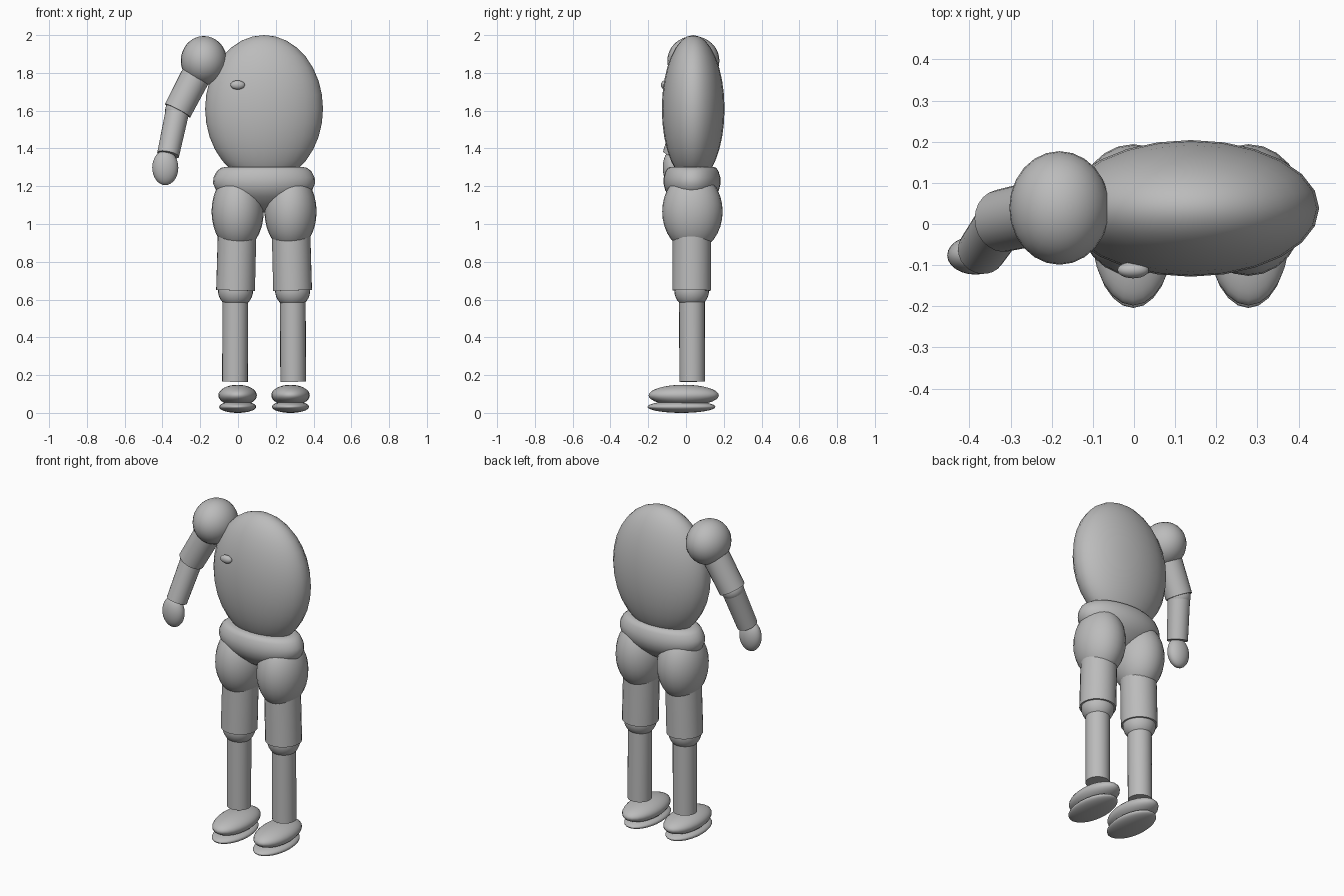
import bpy, math
from mathutils import Vector

if "Cube" in bpy.data.objects:
    bpy.data.objects.remove(bpy.data.objects["Cube"])

grey = bpy.data.materials.new("plain grey")
grey.diffuse_color = (0.5, 0.5, 0.5, 1)
grey.use_nodes = True
grey.node_tree.nodes["Principled BSDF"].inputs["Base Color"].default_value = grey.diffuse_color


def finish(ob, name):
    ob.name = name
    ob.data.materials.append(grey)
    bpy.ops.object.shade_smooth_by_angle(angle=math.radians(40))
    return ob


def ellipsoid(name, centre, radii, rot=(0, 0, 0)):
    bpy.ops.mesh.primitive_uv_sphere_add(segments=24, ring_count=16, radius=1,
                                         location=centre, rotation=rot)
    ob = bpy.context.object
    ob.scale = radii
    return finish(ob, name)


def limb(name, a, b, r_a, r_b):
    a, b = Vector(a), Vector(b)
    d = b - a
    bpy.ops.mesh.primitive_cone_add(vertices=24, radius1=r_a, radius2=r_b,
                                    depth=d.length, location=(a + b) / 2)
    ob = bpy.context.object
    ob.rotation_euler = d.to_track_quat('Z', 'Y').to_euler()
    return finish(ob, name)


def lathe(name, centre, profile, y_scale):
    # oval rings stacked along z
    n = 32
    verts, faces = [], []
    for r, z in profile:
        for i in range(n):
            t = 2 * math.pi * i / n
            verts.append((r * math.cos(t), r * y_scale * math.sin(t), z))
    for k in range(len(profile) - 1):
        for i in range(n):
            j = (i + 1) % n
            faces.append((k * n + i, k * n + j, (k + 1) * n + j, (k + 1) * n + i))
    faces.append(tuple(reversed(range(n))))
    faces.append(tuple(range(len(verts) - n, len(verts))))
    me = bpy.data.meshes.new(name)
    me.from_pydata(verts, [], faces)
    ob = bpy.data.objects.new(name, me)
    ob.location = centre
    bpy.context.collection.objects.link(ob)
    bpy.ops.object.select_all(action='DESELECT')
    bpy.context.view_layer.objects.active = ob
    ob.select_set(True)
    return finish(ob, name)


MID = 0.138  # x of the body's middle plane

# Torso, chest disc and pelvis
ellipsoid("torso", (MID, 0.038, 1.61), (0.312, 0.166, 0.39))
ellipsoid("chest_disc", (-0.002, -0.112, 1.736), (0.038, 0.02, 0.024))
lathe("pelvis", (MID, 0.032, 0),
      [(0.02, 1.06), (0.13, 1.10), (0.215, 1.145), (0.255, 1.18), (0.27, 1.215),
       (0.268, 1.245), (0.25, 1.28), (0.228, 1.297), (0.2, 1.303)], 0.56)

# Legs, one on each side of the middle plane
for side, s in (("right", -1), ("left", 1)):
    def at(off, y, z):
        return (MID + s * off, y, z)
    ellipsoid(side + "_hip", at(0.14, 0.034, 1.066), (0.138, 0.16, 0.208))
    limb(side + "_thigh", at(0.14, 0.032, 1.06), at(0.151, 0.03, 0.648), 0.102, 0.103)
    ellipsoid(side + "_knee", at(0.151, 0.03, 0.648), (0.093, 0.092, 0.093))
    limb(side + "_shin", at(0.152, 0.031, 0.65), at(0.154, 0.033, 0.165), 0.068, 0.068)
    ellipsoid(side + "_foot", at(0.14, -0.012, 0.093), (0.102, 0.186, 0.056))
    ellipsoid(side + "_sole", at(0.14, -0.024, 0.032), (0.098, 0.18, 0.032))

# Single arm
shoulder, elbow, wrist = (-0.181, 0.039, 1.865), (-0.32, 0.008, 1.60), (-0.37, -0.065, 1.367)
ellipsoid("shoulder", shoulder, (0.122, 0.138, 0.13))
limb("upper_arm", shoulder, elbow, 0.08, 0.076)
ellipsoid("elbow", elbow, (0.066, 0.066, 0.066))
limb("forearm", elbow, wrist, 0.063, 0.059)
ellipsoid("hand", (-0.385, -0.076, 1.298), (0.069, 0.047, 0.092))
